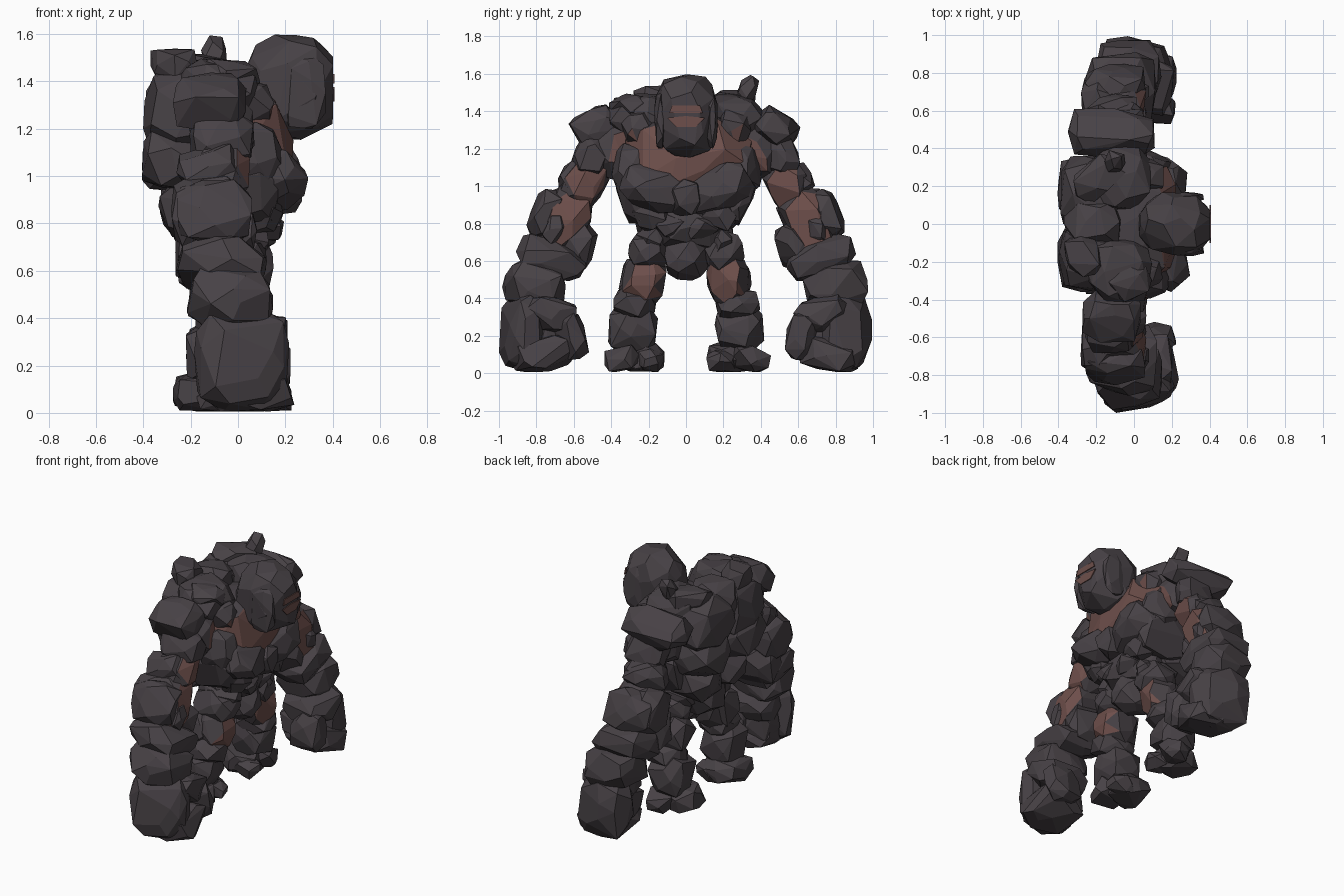
import bpy, bmesh, math, random
from mathutils import Vector, Euler

if "Cube" in bpy.data.objects:
    bpy.data.objects.remove(bpy.data.objects["Cube"])

random.seed(7)


def material(name, rgb):
    m = bpy.data.materials.new(name)
    m.diffuse_color = (*rgb, 1)
    m.use_nodes = True
    m.node_tree.nodes["Principled BSDF"].inputs["Base Color"].default_value = m.diffuse_color
    return m


STONE = material("dark stone", (0.064, 0.054, 0.061))
EMBER = material("dull red core", (0.155, 0.078, 0.070))
count = 0


def finish(name, bm, sy):
    """Store the mesh, mirrored across y when sy is -1."""
    if sy < 0:
        for v in bm.verts:
            v.co.y *= -1
        bmesh.ops.reverse_faces(bm, faces=bm.faces)
    me = bpy.data.meshes.new(name)
    bm.to_mesh(me)
    bm.free()
    me.materials.append(STONE)
    me.materials.append(EMBER)
    ob = bpy.data.objects.new(name, me)
    bpy.context.collection.objects.link(ob)
    return ob


def rock(name, c, h, rot=(0, 0, 0), n=28, box=4.5, glow=None, t=0.7, sy=1, flat=None):
    """Faceted boulder: convex hull of jittered points on a rounded box.
    Faces whose normal points along glow get the red colour."""
    global count
    count += 1
    random.seed(count * 7 + 3)
    pts = []
    for i in range(n):
        z = 1 - 2 * (i + 0.5) / n
        a = i * 2.39996 + random.uniform(-.35, .35) + count
        r = math.sqrt(1 - z * z)
        p = Vector((r * math.cos(a), r * math.sin(a), z + random.uniform(-.08, .08)))
        p /= sum(abs(k) ** box for k in p) ** (1 / box)
        pts.append(p * random.uniform(.93, 1.04))
    lo = [min(p[k] for p in pts) for k in range(3)]
    hi = [max(p[k] for p in pts) for k in range(3)]
    e = Euler([math.radians(d) for d in rot])
    bm = bmesh.new()
    for p in pts:
        q = Vector([h[k] * (2 * (p[k] - lo[k]) / (hi[k] - lo[k]) - 1) for k in range(3)])
        q.rotate(e)
        q += Vector(c)
        if flat:
            q.x = min(q.x, flat)
        q.z = max(q.z, 0.005)
        bm.verts.new(q)
    bmesh.ops.convex_hull(bm, input=bm.verts)
    loose = [v for v in bm.verts if not v.link_faces]
    bmesh.ops.delete(bm, geom=loose, context='VERTS')
    bmesh.ops.dissolve_limit(bm, angle_limit=math.radians(9), verts=bm.verts, edges=bm.edges)
    bmesh.ops.recalc_face_normals(bm, faces=bm.faces)
    bm.normal_update()
    if glow:
        g = Vector(glow).normalized()
        for f in bm.faces:
            f.material_index = int(f.normal.dot(g) > t)
    return finish(name, bm, sy)


def pair(name, *a, **k):
    rock("left_" + name, *a, sy=1, **k)
    rock("right_" + name, *a, sy=-1, **k)


def plate(name, outline, x, mat):
    """Thin plate facing +x from (y, z) points."""
    bm = bmesh.new()
    f = bm.faces.new([bm.verts.new((x, y, z)) for y, z in outline])
    r = bmesh.ops.extrude_face_region(bm, geom=[f])
    for v in [g for g in r["geom"] if isinstance(g, bmesh.types.BMVert)]:
        v.co.x += 0.006
    bmesh.ops.recalc_face_normals(bm, faces=bm.faces)
    for f in bm.faces:
        f.material_index = mat
    finish(name, bm, 1)


# Head with a flat face, cheek guards and a glowing visor
rock("head", (.225, 0, 1.375), (.20, .168, .222), n=48, box=2.7, flat=.402)
pair("cheek_guard", (.28, .14, 1.35), (.09, .03, .15), n=24, box=3)
plate("visor_top", [(-.09, 1.39), (.09, 1.39), (.075, 1.43), (-.075, 1.43)], .401, 1)
plate("visor_lens", [(-.10, 1.365), (-.05, 1.315), (.05, 1.315), (.10, 1.365), (0, 1.375)], .401, 1)

# Torso core and chest, with dark plates over the glowing core
rock("chest_core", (-.03, 0, 1.14), (.26, .36, .24), (0, -12, 0), n=44, box=2.8, glow=(1, 0, .1), t=.35)
rock("collar", (.08, 0, 1.24), (.15, .20, .14), (0, -28, 0), n=30, box=3)
pair("pectoral", (.14, .17, .985), (.135, .19, .125), (16, 0, -14), n=34, box=3)
pair("outer_chest", (.06, .30, 1.09), (.13, .09, .13), (10, -10, -20), n=26)
rock("breastbone", (.17, 0, .94), (.10, .09, .10), n=20)
pair("rib", (.0, .27, .95), (.19, .09, .15), (-18, 0, 0))
pair("rib_front", (.10, .19, .86), (.09, .09, .09), (-25, 0, 0), n=20)
rock("abdomen", (-.02, 0, .79), (.19, .24, .15), n=34, box=3)
pair("belly_stone", (.09, .09, .79), (.10, .085, .065), (10, 10, 0), n=18)
pair("waist", (-.02, .18, .71), (.15, .08, .08), (-20, 0, 0), n=20)
rock("pelvis", (.01, 0, .62), (.14, .12, .125), n=30, box=2.8)

# Back boulders and shoulders
pair("upper_back", (-.24, .17, 1.27), (.16, .19, .19), (0, 8, 0), n=30, box=3.5)
pair("middle_back", (-.25, .18, 1.07), (.155, .18, .13), n=30)
pair("lower_back", (-.17, .13, .87), (.16, .16, .13), (0, -15, 0), n=28)
rock("tail_stone", (-.12, 0, .70), (.12, .15, .12), n=24)
rock("spine", (-.22, 0, 1.36), (.15, .12, .13), n=24)
pair("trapezius", (-.08, .25, 1.37), (.18, .17, .12), (-8, 8, 0), n=32, box=3)
pair("collar_stone", (.05, .25, 1.30), (.10, .09, .10), (-20, 20, 0), n=22, glow=(1, .4, -.4), t=.92)
rock("shoulder_block_left", (-.20, .24, 1.46), (.14, .09, .055), (0, 0, 40), n=24, box=8)
rock("shoulder_block_right", (-.27, -.17, 1.47), (.09, .11, .07), (0, 0, 15), n=24, box=8)
rock("shoulder_spike", (-.10, .33, 1.51), (.055, .05, .085), (-20, 0, 10), n=14, box=5)
rock("right_shoulder_knob", (-.03, -.30, 1.43), (.12, .10, .06), (10, 5, 20), n=18)

# Arms, from shoulder plate to wrist
rock("left_shoulder_plate", (-.12, .485, 1.31), (.23, .12, .09), (-32, 0, 0), n=40, box=7)
rock("right_shoulder_plate", (-.12, .485, 1.32), (.155, .12, .10), (-32, 0, 0), n=40, box=9, sy=-1)
pair("armpit", (-.07, .39, 1.19), (.14, .10, .15), (15, 0, 0), glow=(1, -.5, 0), t=.85)
pair("upper_arm", (-.07, .50, 1.16), (.135, .10, .12), (22, 0, 0))
pair("elbow_core", (-.08, .545, 1.01), (.13, .11, .14), (28, 0, 0), n=28, glow=(1, -.2, 0), t=.6)
pair("elbow_stone", (-.12, .595, 1.03), (.14, .085, .09), (25, 0, 0), n=20)
pair("forearm_core", (-.07, .66, .79), (.135, .13, .22), (22, 0, 0), n=34, box=3.2, glow=(1, -.1, .1), t=.72)
pair("forearm_outer", (-.10, .75, .85), (.16, .08, .14), (20, 0, 0), n=26)
pair("forearm_inner", (-.10, .585, .68), (.165, .10, .13), (18, 0, 0), n=26)
pair("forearm_chip", (.03, .70, .77), (.05, .05, .08), (25, 0, 0), n=16)
pair("forearm_back", (-.18, .65, .83), (.10, .14, .15), (20, -6, 0), n=28)
pair("forearm_cuff", (-.07, .72, .62), (.19, .19, .10), (20, 5, 0), n=34)
pair("wrist", (-.03, .805, .47), (.18, .17, .13), (12, 8, 0), n=34)

# Curled fists
pair("hand_back", (.015, .865, .22), (.195, .115, .21), (4, 0, -16), n=34, box=4)
pair("palm", (.03, .74, .315), (.18, .15, .10), (14, 0, -10), n=28)
pair("palm_hollow", (-.01, .74, .2), (.14, .13, .12), n=22)
pair("knuckles", (.04, .765, .10), (.185, .17, .095), (-14, 0, -10), n=30)
pair("fingertips", (.10, .615, .20), (.12, .08, .13), (-14, 0, -10), n=24)

# Legs and feet
pair("hip", (-.02, .20, .65), (.14, .11, .10), (15, 0, 0), n=24)
pair("thigh", (-.03, .225, .50), (.13, .115, .14), (10, 0, 0), n=30, box=3, glow=(1, 0, .1), t=.55)
pair("thigh_back", (-.10, .25, .50), (.10, .10, .12), (10, 0, 0), n=22)
pair("knee", (-.05, .275, .37), (.13, .115, .08), (12, 0, 0), n=22)
pair("shin", (-.09, .285, .24), (.13, .13, .135), (5, 0, 0), n=28)
plate_y = 0
pair("foot", (-.14, .245, .085), (.135, .13, .08), n=26)
pair("toe", (-.06, .34, .075), (.10, .10, .065), (-15, 0, 20), n=20)
pair("inner_toe", (-.05, .19, .07), (.09, .075, .06), (10, 0, -10), n=18)
